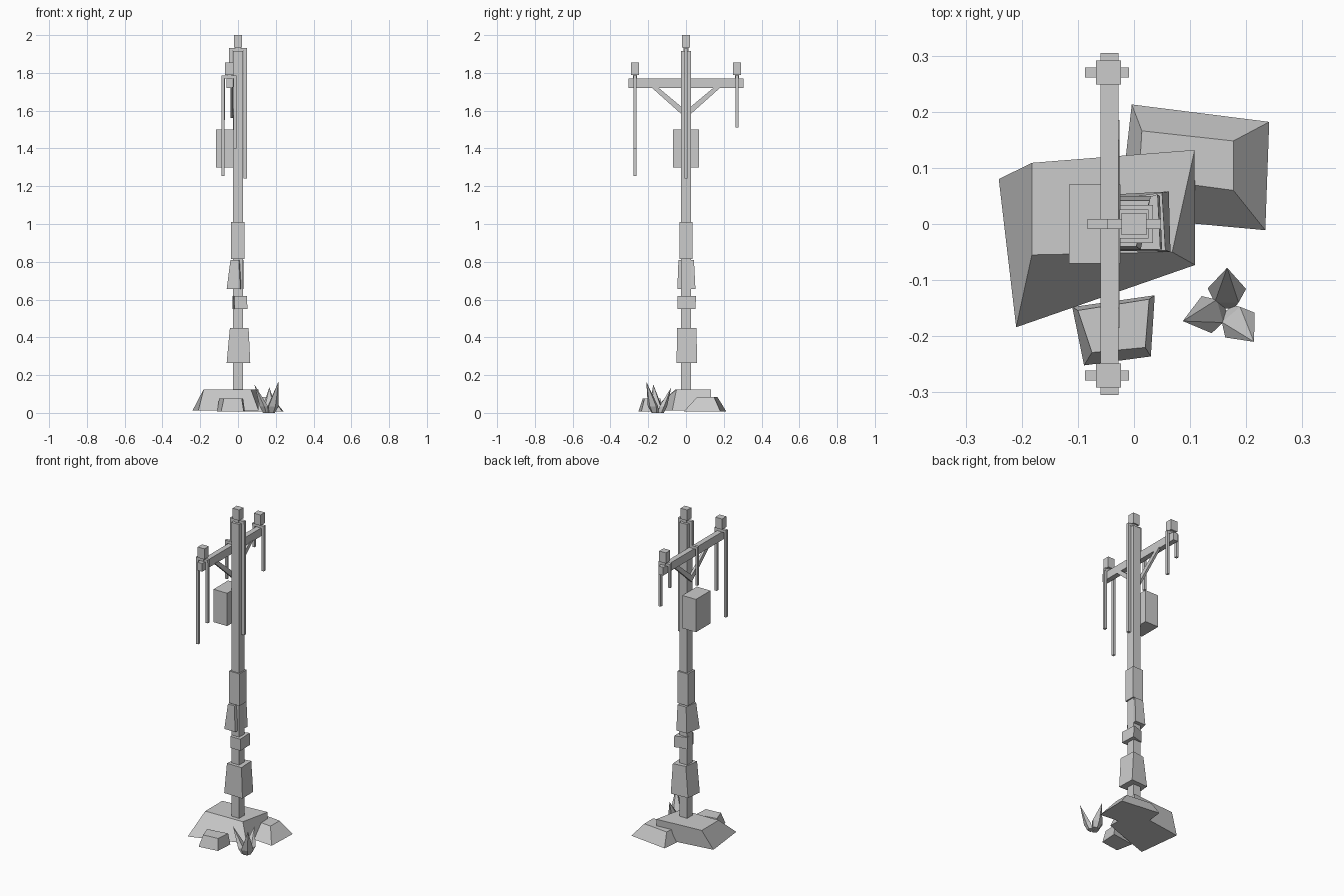
import bpy, bmesh
from mathutils import Vector
from math import cos, sin, tau

if "Cube" in bpy.data.objects:
    bpy.data.objects.remove(bpy.data.objects["Cube"])


def loft(name, rings):
    """Closed solid through rings of points; a one-point ring makes a tip."""
    bm = bmesh.new()
    loops = [[bm.verts.new(p) for p in r] for r in rings]
    for a, b in zip(loops, loops[1:]):
        n = len(a)
        for i in range(n):
            j = (i + 1) % n
            if len(b) == 1:
                bm.faces.new((a[i], a[j], b[0]))
            else:
                bm.faces.new((a[i], a[j], b[j], b[i]))
    for r in (loops[0], loops[-1]):
        if len(r) > 2:
            bm.faces.new(r)
    bmesh.ops.recalc_face_normals(bm, faces=bm.faces)
    me = bpy.data.meshes.new(name)
    bm.to_mesh(me)
    bm.free()
    ob = bpy.data.objects.new(name, me)
    bpy.context.collection.objects.link(ob)
    return ob


def rect(x0, x1, y0, y1, z):
    return [(x0, y0, z), (x1, y0, z), (x1, y1, z), (x0, y1, z)]


def box(name, x0, x1, y0, y1, z0, z1):
    return loft(name, [rect(x0, x1, y0, y1, z0), rect(x0, x1, y0, y1, z1)])


def frustum(name, base, z0, top, z1):
    return loft(name, [[(x, y, z0) for x, y in base], [(x, y, z1) for x, y in top]])


# Pole, cap and collar
box("pole", -.026, .026, -.026, .026, .02, 1.915)
box("pole_cap", -.022, .022, -.02, .02, 1.935, 2.0)
box("cap_neck", -.012, .012, -.012, .012, 1.91, 1.94)
box("upper_collar", -.036, .034, -.034, .034, .815, 1.01)

# Skewed wrappings around the lower pole
frustum("large_wrap", [(-.06, -.047), (.065, -.05), (.062, .058), (-.05, .052)], .265,
        [(-.043, -.045), (.056, -.047), (.05, .056), (-.03, .045)], .45)
frustum("small_wrap", [(-.018, -.045), (.05, -.045), (.046, .05), (-.03, .03)], .55,
        [(-.02, -.045), (.047, -.045), (.042, .053), (-.03, .03)], .62)
frustum("middle_wrap", [(-.06, -.046), (.012, -.046), (.03, .05), (-.04, .05)], .655,
        [(-.04, -.04), (.004, -.04), (.028, .042), (-.03, .042)], .81)

# Crossbeam and equipment box
box("crossbeam", -.06, -.028, -.305, .305, 1.72, 1.77)
box("equipment_box", -.116, -.024, -.07, .07, 1.3, 1.5)

# Both sides: diagonal braces and insulators
for s, side in ((-1, "front"), (1, "back")):
    loft(side + "_brace", [
        [(x, s * y, z) for x, y, z in ((-.04, .0, 1.56), (-.026, .0, 1.56),
                                       (-.026, .0, 1.6), (-.04, .0, 1.6))],
        [(x, s * y, z) for x, y, z in ((-.04, .185, 1.725), (-.026, .185, 1.725),
                                       (-.026, .15, 1.725), (-.04, .15, 1.725))]])
    box(side + "_insulator", -.068, -.023, s * .27 - .021, s * .27 + .021, 1.79, 1.855)
    box(side + "_insulator_neck", -.056, -.035, s * .27 - .01, s * .27 + .01, 1.765, 1.8)


# Cables draped over the insulators
def drape(name, xa, xb, y, top, low_a, low_b, w=.015):
    h = .009
    box(name + "_bridge", xa, xb, y - h, y + h, top - .016, top)
    box(name + "_left_drop", xa, xa + w, y - h + .001, y + h - .001, low_a, top - .014)
    box(name + "_right_drop", xb - w, xb, y - h + .001, y + h - .001, low_b, top - .014)


drape("front_cable", -.087, -.009, -.27, 1.785, 1.255, 1.4)
drape("back_cable", -.087, -.009, .27, 1.785, 1.64, 1.51)
drape("top_cable", -.047, .048, 0, 1.932, 1.77, 1.24, .018)
box("beam_cable_bridge", -.083, -.03, -.009, .009, 1.77, 1.786)
box("beam_cable_drop", -.083, -.068, -.008, .008, 1.55, 1.775)

# Rocks at the foot
frustum("main_rock", [(-.241, .08), (-.21, -.184), (.109, -.073), (.108, .13)], .012,
        [(-.182, .109), (-.182, -.055), (.068, -.05), (.108, .132)], .125)
frustum("back_rock", [(-.004, .213), (-.018, .09), (.06, .005), (.234, -.011), (.241, .182)], .008,
        [(.014, .166), (.01, .1), (.08, .073), (.177, .06), (.177, .148)], .085)
frustum("front_rock", [(-.11, -.148), (-.089, -.252), (.03, -.236), (.037, -.127)], .008,
        [(-.1, -.154), (-.075, -.229), (.02, -.22), (.027, -.134)], .075)

# Shards leaning out from a common root
root = Vector((.165, -.152, 0))
for i, tip in enumerate([(.166, -.078, .135), (.087, -.173, .15), (.214, -.21, .165)]):
    tip = Vector(tip)
    d = Vector((tip.x - root.x, tip.y - root.y, 0)).normalized()
    side = Vector((-d.y, d.x, 0))

    def ring(dist, r, w, z):
        c = root + d * dist
        return [c + d * r * cos(tau * k / 5) + side * w * sin(tau * k / 5)
                + Vector((0, 0, z)) for k in range(5)]
    loft("shard_%d" % (i + 1), [ring(.016, .018, .022, 0), ring(.03, .022, .036, .035), [tip]])
